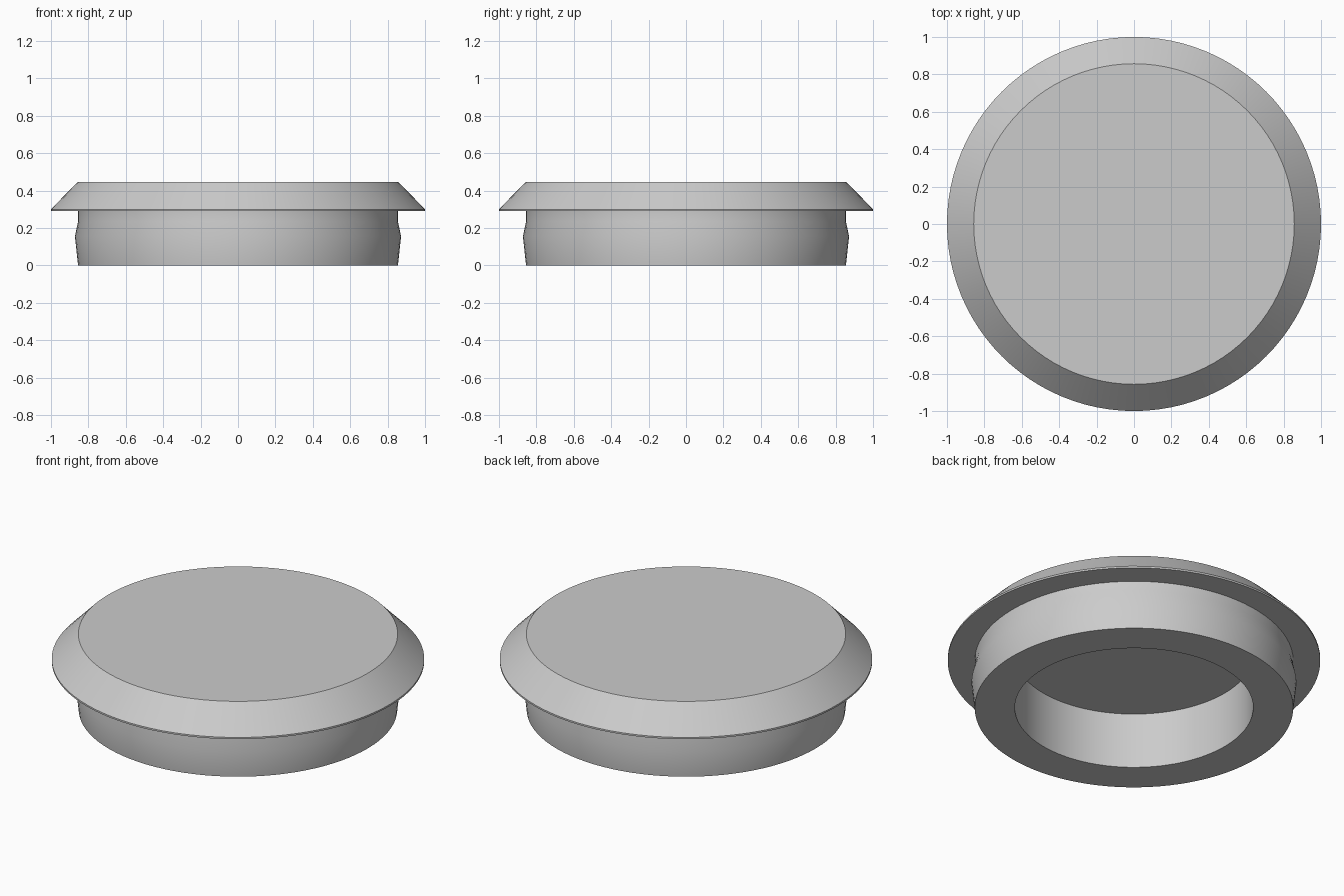
import bpy
import bmesh
import math

cube = bpy.data.objects.get("Cube")
if cube:
    bpy.data.objects.remove(cube, do_unlink=True)

SEGMENTS = 96

# Single plain grey material
grey = bpy.data.materials.new("plain grey")
grey.use_nodes = True
colour = (0.6, 0.6, 0.6, 1)
grey.diffuse_color = colour
grey.node_tree.nodes["Principled BSDF"].inputs["Base Color"].default_value = colour


def lathe(name, profile):
    """Spin a (radius, height) profile around z; radius zero closes a cap."""
    bm = bmesh.new()
    rings = []
    for r, z in profile:
        ring = []
        for i in range(SEGMENTS):
            a = math.tau * i / SEGMENTS
            ring.append(bm.verts.new((r * math.cos(a), r * math.sin(a), z)))
        rings.append(ring)
    for low, high in zip(rings, rings[1:]):
        for i in range(SEGMENTS):
            j = (i + 1) % SEGMENTS
            bm.faces.new((low[i], low[j], high[j], high[i]))
    # Flat caps at both ends of the profile
    bm.faces.new(rings[0])
    bm.faces.new(rings[-1])
    bmesh.ops.recalc_face_normals(bm, faces=bm.faces)
    mesh = bpy.data.meshes.new(name)
    bm.to_mesh(mesh)
    bm.free()
    mesh.materials.append(grey)
    obj = bpy.data.objects.new(name, mesh)
    bpy.context.collection.objects.link(obj)
    bpy.ops.object.select_all(action="DESELECT")
    obj.select_set(True)
    bpy.context.view_layer.objects.active = obj
    bpy.ops.object.shade_smooth_by_angle(angle=math.radians(30))
    return obj


# One closed body, from the recess ceiling round the outside to the top face
lathe("plug_cap", [
    (0.64, 0.33),    # recess ceiling
    (0.64, 0.0),     # recess mouth
    (0.855, 0.0),    # bottom rim
    (0.872, 0.155),  # snap bulge
    (0.855, 0.235),  # neck
    (0.855, 0.29),   # underside of flange
    (1.0, 0.29),     # flange lip
    (1.0, 0.30),
    (0.857, 0.447),  # top of bevel
])
